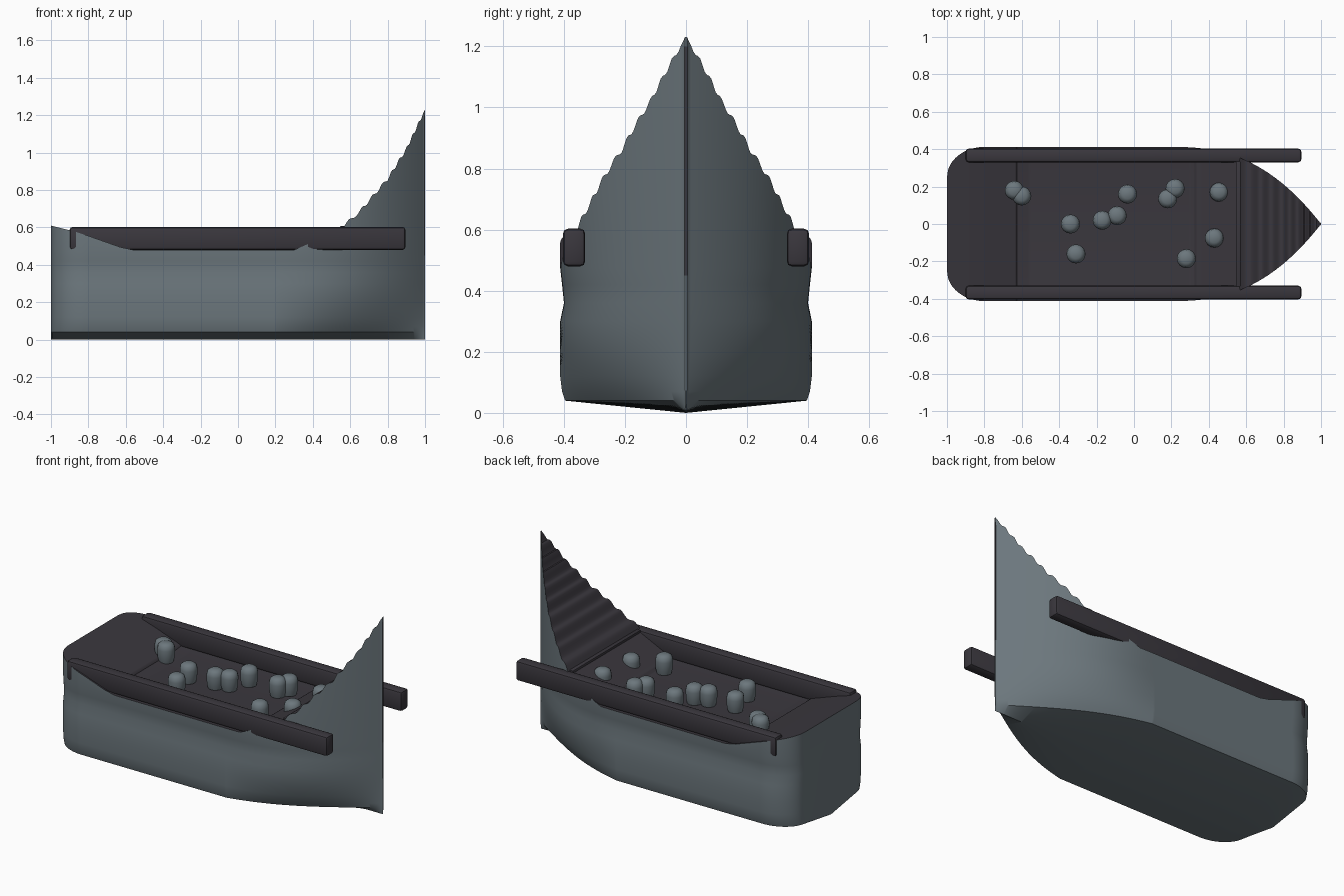
import bpy, bmesh, math

cube = bpy.data.objects.get("Cube")
if cube:
    bpy.data.objects.remove(cube, do_unlink=True)


def material(name, rgb):
    m = bpy.data.materials.new(name)
    m.use_nodes = True
    m.diffuse_color = (*rgb, 1)
    m.node_tree.nodes["Principled BSDF"].inputs["Base Color"].default_value = (*rgb, 1)
    return m


GREY = material("hull grey", (0.15, 0.185, 0.205))
DARK = material("dark timber", (0.042, 0.038, 0.047))


def finish(bm, name, mats, angle=35):
    bmesh.ops.recalc_face_normals(bm, faces=bm.faces)
    mesh = bpy.data.meshes.new(name)
    bm.to_mesh(mesh)
    bm.free()
    for m in mats:
        mesh.materials.append(m)
    ob = bpy.data.objects.new(name, mesh)
    bpy.context.collection.objects.link(ob)
    bpy.ops.object.select_all(action="DESELECT")
    ob.select_set(True)
    bpy.context.view_layer.objects.active = ob
    bpy.ops.object.shade_smooth_by_angle(angle=math.radians(angle))
    return ob


def box(name, lo, hi, mat, bevel=0):
    bm = bmesh.new()
    bmesh.ops.create_cube(bm, size=1)
    for v in bm.verts:
        v.co = [l + (c + 0.5) * (h - l) for c, l, h in zip(v.co, lo, hi)]
    if bevel:
        bmesh.ops.bevel(bm, geom=bm.edges[:], offset=bevel, segments=2,
                        profile=0.5, affect="EDGES")
    return finish(bm, name, [mat])


# Hull plan width, sheer line and cross-section
SHEER = [(-1, .61), (-.88, .58), (-.8, .555), (-.63, .495), (-.56, .48), (.3, .48),
         (.36, .505), (.55, .595), (.65, .685), (.8, .86), (.9, 1.02), (1, 1.23)]


def half_width(x):
    if x < -.8:
        d = (-.8 - x) / .2
        return .25 + .162 * math.sqrt(max(0, 1 - d * d))
    u = max(0, (x - .2) / .8)
    return max(.004, .412 * (1 - u ** 2.5))


def sheer(x):
    for (xa, za), (xb, zb) in zip(SHEER, SHEER[1:]):
        if x <= xb + 1e-6:
            z = za + (zb - za) * (x - xa) / (xb - xa)
            break
    if .6 < z and x > 0:  # stepped planks climbing the bow
        z -= .009 * math.sin(math.tau * z / .065) * min(1, (1.23 - z) / .05)
    return z


def section(x):
    w, top = half_width(x), sheer(x)
    t = max(0, (x - .2) / .8)
    half = [(.96, .04), (.985, .07), (1, .12), (1, .2), (1, .3), (.97, .36),
            (.985, .42), (1, .475), (1, top)]
    pts = [(w * f * (1 - .6 * t * max(0, 1 - z / .35) ** 2), z) for f, z in half]
    dip = .014 if -.63 < x < .33 else 0
    pts.append((min(.27, .66 * w), top - dip))
    return [(0, 0)] + pts + [(-y, z) for y, z in reversed(pts)]


bm = bmesh.new()
STEPS = 320
rings = []
for i in range(STEPS + 1):
    x = -1 + 2 * i / STEPS
    rings.append([bm.verts.new((x, y, z)) for y, z in section(x)])
n = len(rings[0])
for a, b in zip(rings, rings[1:]):
    for j in range(n):
        k = (j + 1) % n
        f = bm.faces.new((a[j], a[k], b[k], b[j]))
        f.material_index = 1 if n // 2 - 1 <= j <= n // 2 + 1 else 0
bm.faces.new(rings[0])
bm.faces.new(rings[-1])
finish(bm, "hull", [GREY, DARK])

# Side rails, bow threshold and stem strip
for side, name in ((1, "left_rail"), (-1, "right_rail")):
    ys = sorted((side * .33, side * .403))
    box(name, (-.9, ys[0], .48), (.895, ys[1], .603), DARK, .016)
box("bow_threshold", (.545, -.335, .56), (.572, .335, .607), DARK, .004)
box("stem_strip", (.99, -.005, .45), (1.0005, .005, 1.2), DARK)

# Rounded pots scattered over the deck
PROFILE = [(.042, .47), (.049, .50), (.051, .55), (.045, .575), (.026, .588)]
SPOTS = [(-.64, .18), (-.6, .15), (-.34, 0), (-.31, -.16), (-.17, .02), (-.09, .045),
         (-.035, .16), (.18, .135), (.22, .19), (.455, .17), (.43, -.075), (.28, -.185)]
SIDES = 16
for i, (px, py) in enumerate(SPOTS):
    bm = bmesh.new()
    loops = []
    for r, z in PROFILE:
        loops.append([bm.verts.new((px + r * math.cos(math.tau * s / SIDES),
                                    py + r * math.sin(math.tau * s / SIDES), z))
                      for s in range(SIDES)])
    for a, b in zip(loops, loops[1:]):
        for s in range(SIDES):
            q = (s + 1) % SIDES
            bm.faces.new((a[s], a[q], b[q], b[s]))
    bm.faces.new(loops[0])
    bm.faces.new(loops[-1])
    finish(bm, f"deck_pot_{i + 1}", [GREY], 50)
